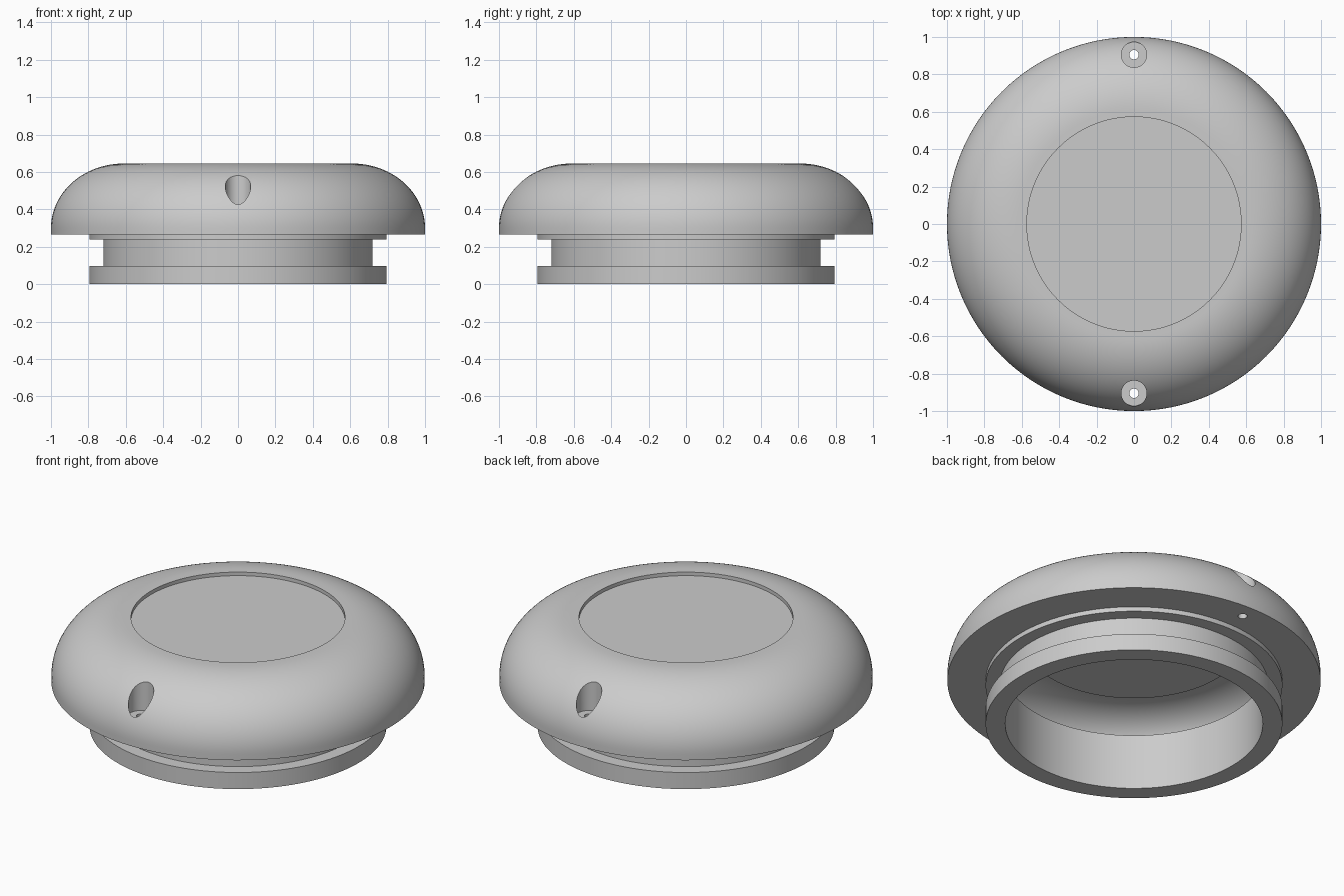
import bpy, bmesh
from math import sin, cos, pi, radians
from mathutils import Matrix

SEGMENTS = 128
old = bpy.data.objects.get("Cube")
if old:
    bpy.data.objects.remove(old)

grey = bpy.data.materials.new("plain grey")
grey.use_nodes = True
colour = (0.6, 0.6, 0.6, 1)
grey.diffuse_color = colour
grey.node_tree.nodes["Principled BSDF"].inputs["Base Color"].default_value = colour


def make_object(name, bm):
    bmesh.ops.recalc_face_normals(bm, faces=bm.faces)
    mesh = bpy.data.meshes.new(name)
    bm.to_mesh(mesh)
    bm.free()
    mesh.materials.append(grey)
    obj = bpy.data.objects.new(name, mesh)
    bpy.context.collection.objects.link(obj)
    return obj


def arc(cx, cz, rx, rz, start, steps):
    """Part of an ellipse from the start angle up to its top."""
    angles = [start + (pi / 2 - start) * i / steps for i in range(steps + 1)]
    return [(cx + rx * cos(a), cz + rz * sin(a)) for a in angles]


def lathe(name, profile):
    """Revolve a radius/height profile whose ends lie on the axis."""
    bm = bmesh.new()
    verts = [bm.verts.new((r, 0, z)) for r, z in profile]
    edges = [bm.edges.new(pair) for pair in zip(verts, verts[1:])]
    bmesh.ops.spin(bm, geom=verts + edges, cent=(0, 0, 0), axis=(0, 0, 1),
                   angle=2 * pi, steps=SEGMENTS)
    bmesh.ops.remove_doubles(bm, verts=bm.verts, dist=0.0001)
    return make_object(name, bm)


def drill(target, radius, y, bottom, top):
    """Cut a vertical round hole."""
    bm = bmesh.new()
    bmesh.ops.create_cone(bm, cap_ends=True, segments=48, radius1=radius,
                          radius2=radius, depth=top - bottom,
                          matrix=Matrix.Translation((0, y, (top + bottom) / 2)))
    cutter = make_object("hole_cutter", bm)
    cutter.hide_render = True
    mod = target.modifiers.new("hole", "BOOLEAN")
    mod.operation = "DIFFERENCE"
    mod.solver = "EXACT"
    mod.object = cutter
    bpy.context.view_layer.objects.active = target
    bpy.ops.object.modifier_apply(modifier=mod.name)
    bpy.data.objects.remove(cutter)


# Hollow shell with a stepped ceiling, wider above the inner lip
ceiling = [(0, 0.49), (0.573, 0.49), (0.573, 0.51)]
hollow = arc(0.61, 0.3, 0.255, 0.21, radians(7.4), 20)[::-1]
lip = [(0.69, 0.327), (0.69, 0)]
# Grooved neck, overhanging rounded rim and recessed top
neck = [(0.795, 0), (0.795, 0.098), (0.72, 0.098), (0.72, 0.239),
        (0.795, 0.239), (0.795, 0.266), (1, 0.266)]
dome = arc(0.61, 0.3, 0.39, 0.345, 0, 28)
recess = [(0.573, 0.645), (0.573, 0.624), (0, 0.624)]
cap = lathe("round_cap", ceiling + hollow + lip + neck + dome + recess)

# Counterbored screw holes at front and back
for side in (-1, 1):
    drill(cap, 0.068, side * 0.905, 0.408, 0.8)
    drill(cap, 0.025, side * 0.905, 0.2, 0.5)

bpy.ops.object.select_all(action="DESELECT")
cap.select_set(True)
bpy.context.view_layer.objects.active = cap
bpy.ops.object.shade_smooth_by_angle(angle=radians(30))
